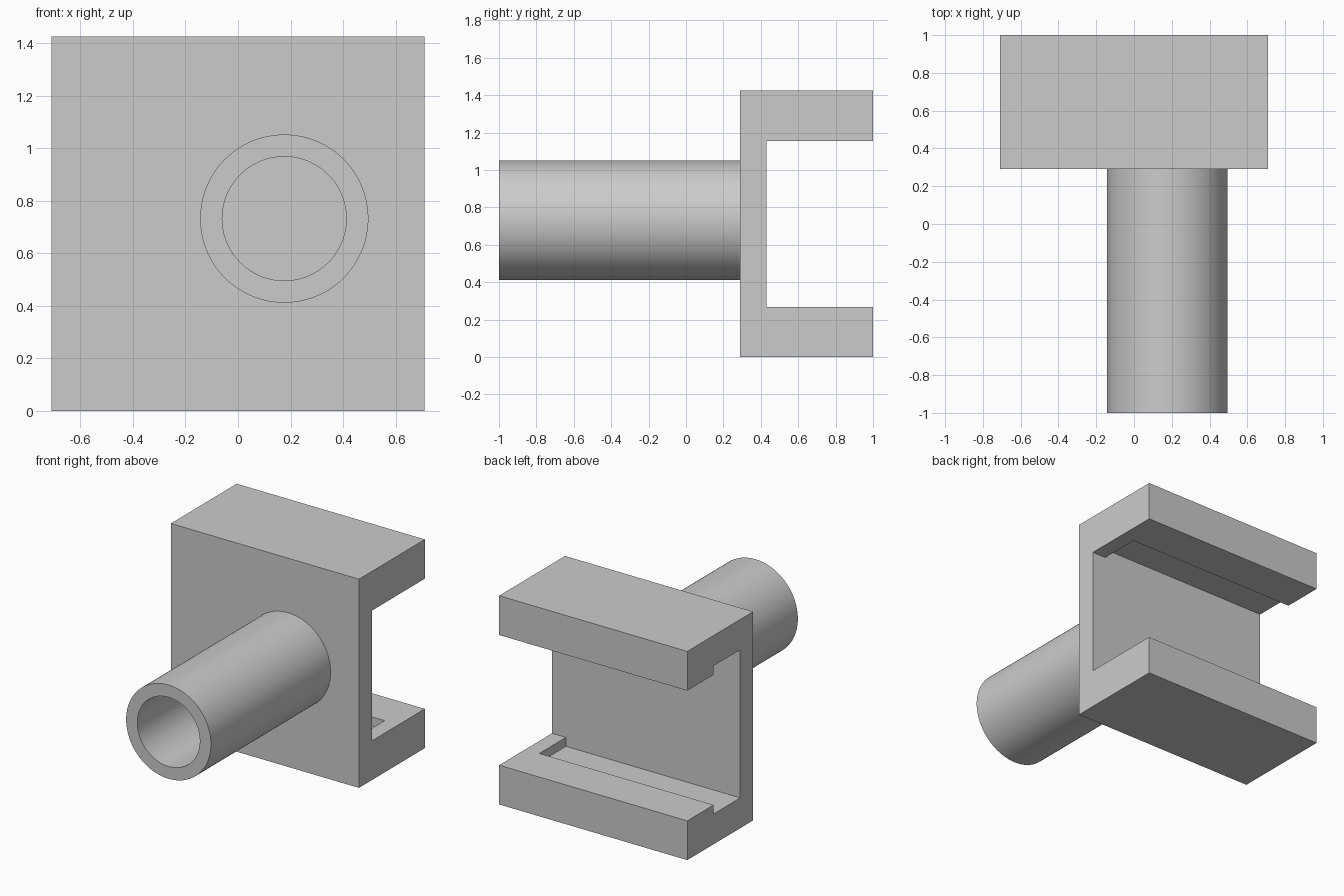
import bpy, bmesh, math

cube = bpy.data.objects.get("Cube")
if cube:
    bpy.data.objects.remove(cube, do_unlink=True)

grey = bpy.data.materials.new("plain grey")
grey.use_nodes = True
COLOUR = (0.6, 0.6, 0.6, 1)
grey.diffuse_color = COLOUR
grey.node_tree.nodes["Principled BSDF"].inputs["Base Color"].default_value = COLOUR

HALF_W, HEIGHT = 0.71, 1.424
FRONT, WEB_BACK, LIP, BACK = 0.29, 0.43, 0.716, 1.0
FLANGE, GROOVE_FLOOR, GROOVE_END = 0.268, 0.207, 0.605


def finish(bm, name):
    bmesh.ops.recalc_face_normals(bm, faces=bm.faces)
    mesh = bpy.data.meshes.new(name)
    bm.to_mesh(mesh)
    bm.free()
    obj = bpy.data.objects.new(name, mesh)
    bpy.context.collection.objects.link(obj)
    mesh.materials.append(grey)
    return obj


def extrude_profile(name, points, x0, x1):
    """Extrude a (y, z) outline along x."""
    bm = bmesh.new()
    face = bm.faces.new([bm.verts.new((x0, y, z)) for y, z in points])
    new = bmesh.ops.extrude_face_region(bm, geom=[face])["geom"]
    verts = [v for v in new if isinstance(v, bmesh.types.BMVert)]
    bmesh.ops.translate(bm, verts=verts, vec=(x1 - x0, 0, 0))
    return finish(bm, name)


# C-shaped bracket
lower = [(FRONT, 0), (BACK, 0), (BACK, FLANGE), (WEB_BACK, FLANGE)]
upper = [(y, HEIGHT - z) for y, z in reversed(lower)]
bracket = extrude_profile("bracket", lower + upper, -HALF_W, HALF_W)

# Groove along both flanges, open at one end and stopped at the other
slot = [(WEB_BACK, GROOVE_FLOOR), (LIP, GROOVE_FLOOR),
        (LIP, HEIGHT - GROOVE_FLOOR), (WEB_BACK, HEIGHT - GROOVE_FLOOR)]
cutter = extrude_profile("groove_cutter", slot, -HALF_W - 0.1, GROOVE_END)
cutter.hide_render = True
cutter.hide_viewport = True
cut = bracket.modifiers.new("grooves", 'BOOLEAN')
cut.operation = 'DIFFERENCE'
cut.solver = 'EXACT'
cut.object = cutter

# Hollow tube on the front, offset to one side
SIDES, TUBE_X, TUBE_Z = 96, 0.176, 0.732
bm = bmesh.new()
rings = []
for radius, y in ((0.32, FRONT), (0.32, -1), (0.236, -1), (0.236, FRONT)):
    angles = [2 * math.pi * i / SIDES for i in range(SIDES)]
    rings.append([bm.verts.new((TUBE_X + radius * math.cos(a), y,
                                TUBE_Z + radius * math.sin(a))) for a in angles])
for a, b in zip(rings, rings[1:]):
    for i in range(SIDES):
        j = (i + 1) % SIDES
        bm.faces.new((a[i], a[j], b[j], b[i]))
tube = finish(bm, "tube")
bpy.ops.object.select_all(action='DESELECT')
tube.select_set(True)
bpy.context.view_layer.objects.active = tube
bpy.ops.object.shade_smooth_by_angle(angle=math.radians(30))
